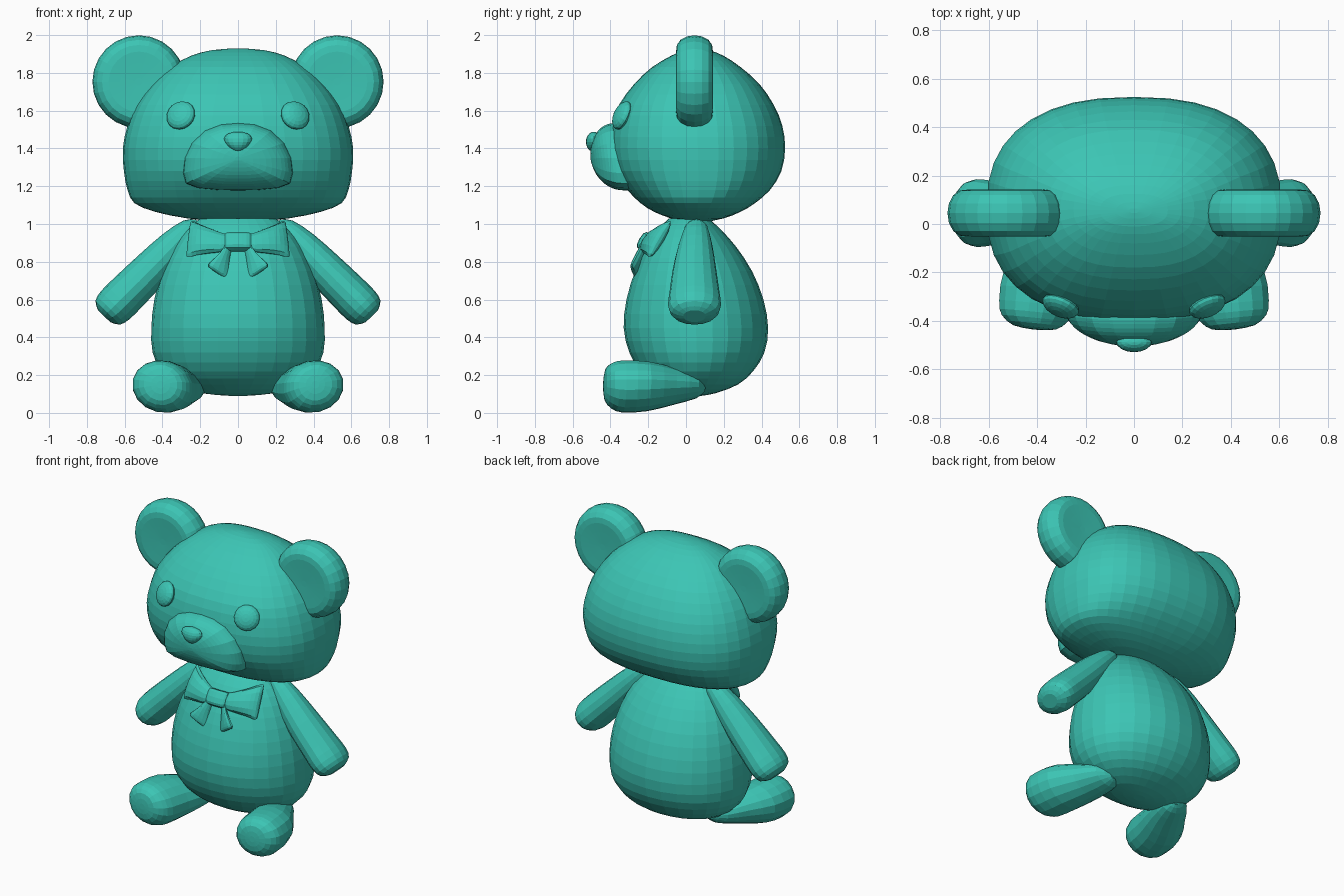
import bpy, bmesh, math
from mathutils import Vector, Matrix

teal = bpy.data.materials.new("teal")
teal.diffuse_color = (0.045, 0.56, 0.46, 1)


def finish(bm, name, mirror=False):
    bmesh.ops.recalc_face_normals(bm, faces=bm.faces)
    me = bpy.data.meshes.new(name)
    bm.to_mesh(me)
    bm.free()
    me.materials.append(teal)
    ob = bpy.data.objects.new(name, me)
    bpy.context.collection.objects.link(ob)
    if mirror:
        ob.modifiers.new("Mirror", 'MIRROR').use_mirror_merge = False
    return ob


def refine(rows, k):
    """Catmull-Rom interpolation of rows of numbers."""
    out = []
    for i in range(len(rows) - 1):
        p0, p1 = rows[max(i - 1, 0)], rows[i]
        p2, p3 = rows[i + 1], rows[min(i + 2, len(rows) - 1)]
        for s in range(k):
            t = s / k
            out.append([0.5 * (2 * b + (c - a) * t + (2 * a - 5 * b + 4 * c - d) * t * t
                               + (3 * b - a - 3 * c + d) * t ** 3)
                        for a, b, c, d in zip(p0, p1, p2, p3)])
    return out + [rows[-1]]


def loft(name, rings, mirror=False):
    """Skin a list of closed rings and cap both ends."""
    bm = bmesh.new()
    vr = [[bm.verts.new(p) for p in r] for r in rings]
    n = len(vr[0])
    for a, b in zip(vr, vr[1:]):
        for i in range(n):
            j = (i + 1) % n
            bm.faces.new((a[i], a[j], b[j], b[i]))
    bm.faces.new(vr[0])
    bm.faces.new(vr[-1])
    return finish(bm, name, mirror)


def ring(c, u, v, n, e=2):
    """Oval around c; e above 2 makes it squarer."""
    c, u, v = Vector(c), Vector(u), Vector(v)
    sq = lambda t: math.copysign(abs(t) ** (2 / e), t)
    return [c + u * sq(math.cos(2 * math.pi * i / n)) + v * sq(math.sin(2 * math.pi * i / n))
            for i in range(n)]


def barrel(name, rows, n, e=2, k=2):
    """Stack of horizontal ovals: z, half width, front y, back y."""
    loft(name, [ring((0, (f + b) / 2, z), (w, 0, 0), (0, (b - f) / 2, 0), n, e)
                for z, w, f, b in refine(rows, k)])


def limb(name, rows, u, v, n=16, k=2, e=2):
    """Tube along a path: x, y, z, radius along u, radius along v (mirrored)."""
    u, v = Vector(u).normalized(), Vector(v).normalized()
    loft(name, [ring(r[:3], u * r[3], v * r[4], n, e) for r in refine(rows, k)], True)


def ball(name, loc, size, rot=None, mirror=False, taper=0):
    bm = bmesh.new()
    bmesh.ops.create_uvsphere(bm, u_segments=16, v_segments=10, radius=1)
    for v in bm.verts:
        v.co.x *= 1 + taper * v.co.z
    bm.transform(Matrix.Translation(loc) @ (rot or Matrix()) @ Matrix.Diagonal((*size, 1)))
    return finish(bm, name, mirror)


# Head
barrel("head", [
    (1.005, .03, .03, .08), (1.03, .27, -.08, .20), (1.065, .44, -.17, .29),
    (1.11, .548, -.24, .365), (1.18, .585, -.31, .445), (1.28, .604, -.375, .505),
    (1.40, .61, -.40, .525), (1.52, .585, -.39, .51), (1.63, .54, -.355, .465),
    (1.74, .46, -.275, .39), (1.83, .36, -.18, .29), (1.89, .25, -.08, .20),
    (1.92, .14, -.01, .125), (1.93, .02, .045, .065)], 36, 2.42)

# Body
barrel("body", [
    (.09, .04, .02, .08), (.105, .20, -.07, .16), (.15, .32, -.16, .275),
    (.22, .405, -.24, .355), (.32, .452, -.30, .415), (.45, .459, -.33, .435),
    (.60, .443, -.315, .41), (.75, .402, -.27, .35), (.88, .34, -.21, .265),
    (.97, .27, -.15, .185), (1.03, .20, -.09, .12)], 28, 2.05)

# Ears: rounded, nearly flat discs
disc = [(.02, -.088), (.10, -.09), (.16, -.092), (.195, -.088), (.222, -.07), (.24, -.038),
        (.246, 0)]
disc += [(r, -y) for r, y in disc[-2::-1]]
loft("ear", [ring((.525, .045 + y * 1.06, 1.753), (r, 0, 0), (0, 0, r), 24)
             for r, y in disc], True)

# Arms
limb("arm", [
    (.21, .055, 1.01, .02, .03), (.25, .055, .98, .055, .06), (.34, .05, .885, .085, .09),
    (.46, .045, .76, .1, .115), (.58, .045, .64, .106, .132), (.65, .045, .57, .106, .14),
    (.69, .045, .53, .09, .12), (.709, .045, .512, .045, .06)],
    (.72, 0, .70), (0, 1, 0))

# Legs, outer side tilted up a little
limb("leg", [
    (.25, .10, .14, .03, .025), (.27, .06, .14, .095, .06), (.315, -.06, .14, .135, .095),
    (.375, -.20, .14, .165, .13), (.40, -.33, .14, .162, .138), (.41, -.39, .145, .14, .122),
    (.41, -.427, .15, .09, .085), (.41, -.436, .15, .02, .02)],
    (.96, .1, .22), (-.22, 0, .96))

# Muzzle: half outline scaled down into a dome
half = [(0, 1.535), (.09, 1.527), (.175, 1.495), (.245, 1.43), (.282, 1.35), (.29, 1.27),
        (.275, 1.215), (.21, 1.19), (.10, 1.18), (0, 1.178)]
outline = half + [(-x, z) for x, z in half[-2:0:-1]]
dome = [(1, -.22), (1, -.345), (.965, -.39), (.87, -.427), (.72, -.457), (.52, -.482),
        (.28, -.498), (.06, -.505)]
loft("muzzle", [[(x * s, y - .12 * (z - 1.33) * s, 1.345 + (z - 1.345) * s) for x, z in outline]
                for s, y in refine(dome, 2)])

# Nose and eyes
ball("nose", (0, -.488, 1.435), (.07, .042, .053), taper=.35)
facing = Vector((.36, -.85, .40)).to_track_quat('Z', 'Y').to_matrix().to_4x4()
ball("eye", (.303, -.338, 1.575), (.08, .08, .038), facing, True)

# Bow tie: wings, knot and tails lying on the sloping chest
limb("bow_wing", [
    (.03, -.21, .905, .04, .02), (.08, -.205, .902, .055, .032), (.15, -.185, .91, .075, .04),
    (.21, -.16, .917, .095, .038), (.25, -.14, .92, .112, .025), (.262, -.135, .92, .104, .008)],
    (-.1, .5, .85), (.3, -.8, .5), 12)
limb("bow_knot", [
    (0, -.215, .905, .052, .036), (.045, -.213, .905, .052, .034), (.068, -.21, .905, .047, .026),
    (.072, -.208, .905, .03, .012)], (0, .5, .85), (0, -.85, .5), 12, 2, 3)
limb("bow_tail", [
    (.05, -.225, .88, .02, .015), (.07, -.245, .83, .032, .022), (.092, -.262, .775, .058, .026),
    (.103, -.27, .748, .07, .022), (.106, -.272, .738, .062, .008)],
    (.83, -.2, .55), (.2, -.9, .35), 12)
